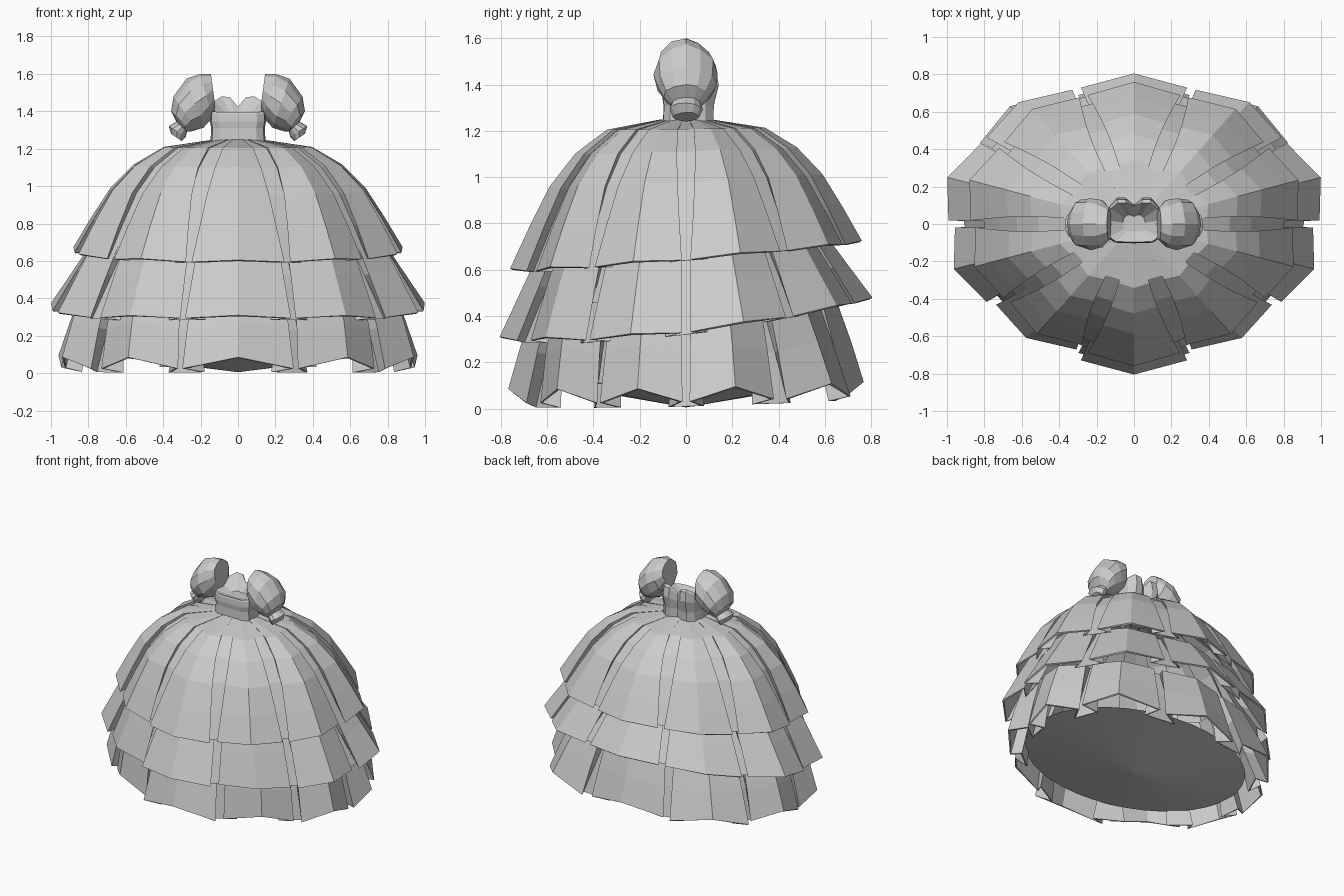
import bpy, bmesh, math, random
from math import sin, cos, radians

if "Cube" in bpy.data.objects:
    bpy.data.objects.remove(bpy.data.objects["Cube"])

random.seed(4)
cloth = bpy.data.materials.new("grey cloth")
cloth.diffuse_color = (0.6, 0.6, 0.6, 1)
cloth.use_nodes = True
cloth.node_tree.nodes["Principled BSDF"].inputs["Base Color"].default_value = cloth.diffuse_color


def loft(name, rings, cap_start=False, cap_end=False, thickness=0):
    """Skin a list of equal-length closed rings."""
    bm = bmesh.new()
    rows = [[bm.verts.new(p) for p in ring] for ring in rings]
    n = len(rows[0])
    for a, b in zip(rows, rows[1:]):
        for i in range(n):
            j = (i + 1) % n
            bm.faces.new((a[i], b[i], b[j], a[j]))
    if cap_start:
        bm.faces.new(rows[0])
    if cap_end:
        bm.faces.new(rows[-1][::-1])
    if cap_start and cap_end:
        bmesh.ops.recalc_face_normals(bm, faces=bm.faces)
    mesh = bpy.data.meshes.new(name)
    bm.to_mesh(mesh)
    bm.free()
    mesh.materials.append(cloth)
    obj = bpy.data.objects.new(name, mesh)
    bpy.context.collection.objects.link(obj)
    if thickness:
        mod = obj.modifiers.new("cloth thickness", "SOLIDIFY")
        mod.thickness = thickness
        mod.offset = -1
    return obj


def pleated_tier(name, a, b, top_z, hem, drops, profile, size, warp=0, depth=0.06):
    """Ten box pleats around an ellipse; profile rows: radius, drop fraction, panel half angle.
    hem gives z = h0 + h1*s + h2*s*s, drops lower the panel edges and folds,
    size scales the panels from the front (0) round to the back (5)."""
    rings = []
    for r, f, half in profile:
        ring = []
        fold = half - 5 * f
        for k in range(10):
            pull = 1 + (size[min(k, 10 - k)] - 1) * f
            section = [(-fold, 0.945 - depth, drops[1]), (-half, 0.945, drops[0]), (0, 1, 0),
                       (half, 0.945, drops[0]), (fold, 0.945 - depth, drops[1])]
            for off, s, drop in section:
                t = radians(-90 + 36 * k + off)
                low = hem[0] + hem[1] * sin(t) + hem[2] * sin(t) ** 2 - drop
                t -= warp * sin(2 * t)
                s *= pull
                ring.append((a * r * s * cos(t), b * r * s * sin(t),
                             top_z + (low - top_z) * f))
        rings.append(ring)
    return loft(name, rings, thickness=0.014)


# Skirt tiers
pleated_tier("upper_skirt_tier", 0.925, 0.76, 1.25, (0.655, 0.06, 0.01), (0.012, 0.015),
             [(0.14, 0, 11.5), (0.45, 0.07, 12), (0.63, 0.23, 13),
              (0.775, 0.45, 14.2), (0.89, 0.72, 15.4), (1, 1, 16.5)],
             (1, 0.955, 0.97, 1, 1, 1))
pleated_tier("middle_skirt_tier", 1.05, 0.805, 0.76, (0.345, 0.085, 0.05), (0.015, 0.025),
             [(0.74, 0, 16), (0.87, 0.5, 16.3), (1, 1, 16.6)],
             (1, 0.935, 0.965, 1, 1, 1))
pleated_tier("lower_skirt_tier", 1.01, 0.768, 0.46, (0.09, 0.015, 0.01), (0.06, 0.08),
             [(0.85, 0, 16), (0.93, 0.5, 16.3), (1, 1, 16.6)],
             (1, 0.93, 0.97, 0.99, 1.05, 1), warp=0.05, depth=0.08)

# Shallow cone closing the underside
bm = bmesh.new()
tip = bm.verts.new((0, 0, 0.005))
rim = [bm.verts.new((0.83 * cos(radians(9 * i)), 0.01 + 0.61 * sin(radians(9 * i)), 0.11))
       for i in range(40)]
for i in range(40):
    bm.faces.new((tip, rim[(i + 1) % 40], rim[i]))
mesh = bpy.data.meshes.new("skirt_underside")
bm.to_mesh(mesh)
bm.free()
mesh.materials.append(cloth)
bpy.context.collection.objects.link(bpy.data.objects.new("skirt_underside", mesh))

# Bodice: straight low side at -y, heart-shaped neckline at +y, shallow lining
plan = [(0, -0.10), (0.10, -0.098), (0.14, -0.07), (0.148, 0.02), (0.13, 0.085),
        (0.09, 0.118), (0.045, 0.118), (0, 0.10)]
neck = [1.395, 1.395, 1.40, 1.41, 1.455, 1.48, 1.475, 1.425]
bust = [1, 1, 1, 1, 1.06, 1.13, 1.13, 1.0]
order = list(range(8)) + [-i for i in range(6, 0, -1)]


def bodice_ring(scale, height, swell=0):
    ring = []
    for k in order:
        i = abs(k)
        x, y = plan[i]
        ring.append((math.copysign(x, k) * scale, y * scale * (1 + (bust[i] - 1) * swell),
                     height(i)))
    return ring


loft("bodice", [
    bodice_ring(0.4, lambda i: 1.375),
    bodice_ring(0.96, lambda i: neck[i]),
    bodice_ring(1.0, lambda i: neck[i] - 0.012, 0.8),
    bodice_ring(1.02, lambda i: 1.25 + (neck[i] - 1.25) * 0.65, 1.3),
    bodice_ring(0.97, lambda i: 1.31, 0.4),
    bodice_ring(1.0, lambda i: 1.22)], True, True)

# Puff sleeves: rings given by upper and lower (x, z) ends and half depth in y
sleeve = [((0.145, 1.60), (0.122, 1.43), 0.09),
          ((0.205, 1.598), (0.135, 1.37), 0.122),
          ((0.275, 1.575), (0.185, 1.31), 0.135),
          ((0.345, 1.48), (0.225, 1.30), 0.125),
          ((0.358, 1.40), (0.255, 1.295), 0.10),
          ((0.33, 1.345), (0.27, 1.29), 0.065),
          ((0.37, 1.32), (0.28, 1.265), 0.072),
          ((0.358, 1.28), (0.30, 1.24), 0.055)]
sides = 12
wrinkle = [[random.uniform(0.92, 1.06) for _ in range(sides)] for _ in sleeve]
for side, label in ((1, "right"), (-1, "left")):
    rings = []
    for (up, down, depth), crease in zip(sleeve, wrinkle):
        cx, cz = (up[0] + down[0]) / 2, (up[1] + down[1]) / 2
        hx, hz = (up[0] - down[0]) / 2, (up[1] - down[1]) / 2
        ring = []
        for i in range(sides):
            t = math.tau * i / sides
            w = crease[i] if i else 1
            ring.append((side * (cx + hx * cos(t) * w), depth * sin(t) * w,
                         cz + hz * cos(t) * w))
        rings.append(ring)
    loft(label + "_puff_sleeve", rings, True, True)
